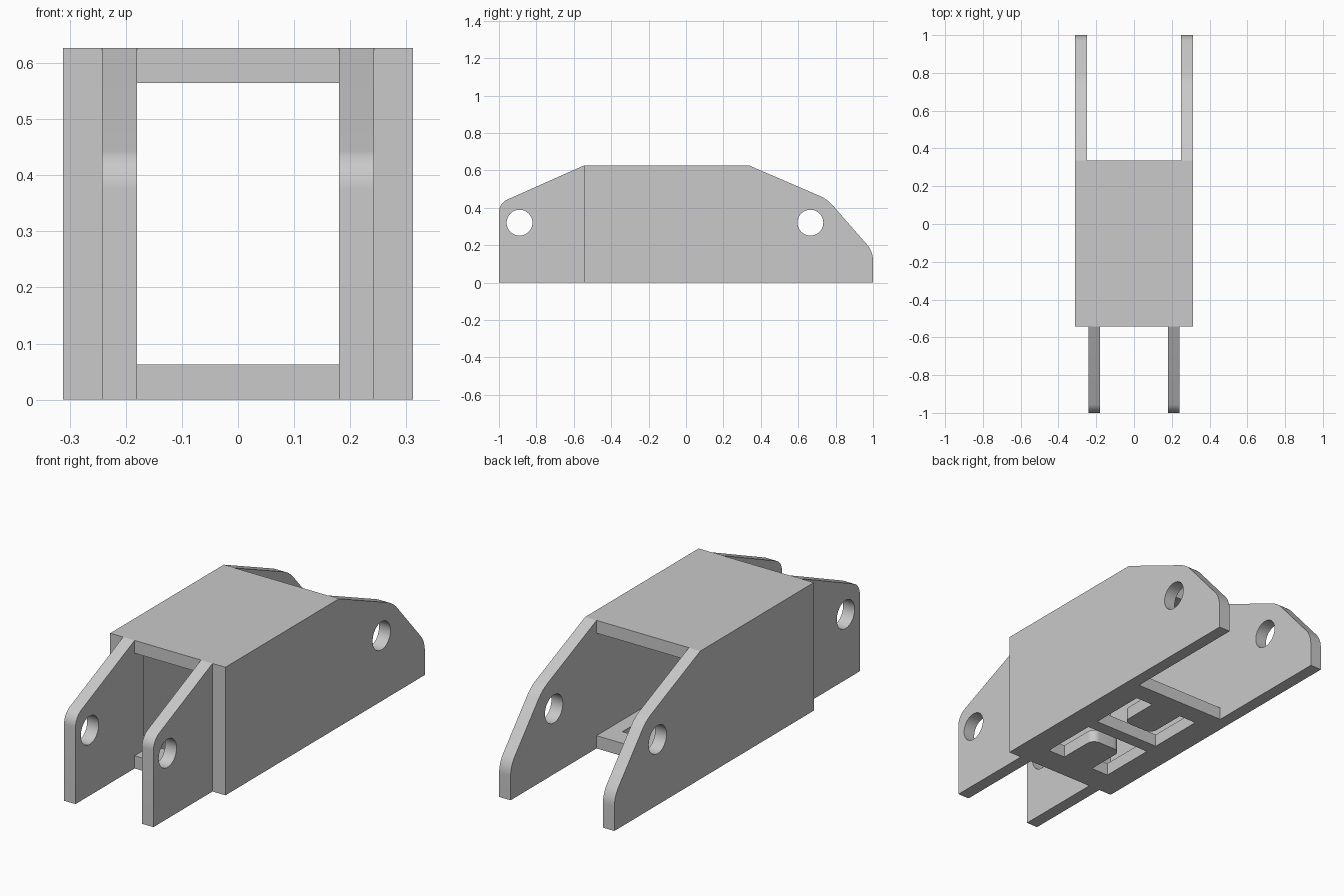
import bpy, bmesh, math
from mathutils import Matrix, Vector

old = bpy.data.objects.get("Cube")
if old:
    bpy.data.objects.remove(old, do_unlink=True)

# Single painted-metal colour
grey = bpy.data.materials.new("plain grey")
grey.use_nodes = True
grey.diffuse_color = (0.585, 0.585, 0.585, 1)
grey.node_tree.nodes["Principled BSDF"].inputs["Base Color"].default_value = grey.diffuse_color

# Shared dimensions
HALF, INNER, HEIGHT, THICK = 0.312, 0.25, 0.627, 0.0625
FRONT, BACK, LUG_IN, LUG_OUT = -0.543, 0.335, 0.18, 0.242
SIDEWAYS = Matrix(((0, 0, 1, 0), (1, 0, 0, 0), (0, 1, 0, 0), (0, 0, 0, 1)))


def rounded(corners, steps=10):
    """Outline from (a, b, radius) corners, with each radius turned into an arc."""
    pts = []
    for i, (a, b, r) in enumerate(corners):
        p = Vector((a, b))
        if not r:
            pts.append(p)
            continue
        d1 = (Vector(corners[i - 1][:2]) - p).normalized()
        d2 = (Vector(corners[(i + 1) % len(corners)][:2]) - p).normalized()
        half = math.acos(d1.dot(d2)) / 2
        centre = p + (d1 + d2).normalized() * (r / math.sin(half))
        start = p + d1 * (r / math.tan(half)) - centre
        end = p + d2 * (r / math.tan(half)) - centre
        turn = start.x * end.y - start.y * end.x
        sweep = math.copysign(math.pi - 2 * half, turn)
        first = math.atan2(start.y, start.x)
        for k in range(steps + 1):
            angle = first + sweep * k / steps
            pts.append(centre + Vector((math.cos(angle), math.sin(angle))) * r)
    return pts


def circle(a, b, r, n=48):
    return [Vector((a + r * math.cos(math.tau * k / n),
                    b + r * math.sin(math.tau * k / n))) for k in range(n)]


def plate(name, outlines, low, high, matrix=Matrix()):
    """Flat plate: the first outline is the edge, the others are holes."""
    curve = bpy.data.curves.new(name, "CURVE")
    curve.dimensions, curve.fill_mode = "2D", "BOTH"
    curve.extrude = (high - low) / 2
    for pts in outlines:
        spline = curve.splines.new("POLY")
        spline.points.add(len(pts) - 1)
        for point, p in zip(spline.points, pts):
            point.co = (p.x, p.y, 0, 1)
        spline.use_cyclic_u = True
    source = bpy.data.objects.new(name + " outline", curve)
    bpy.context.collection.objects.link(source)
    graph = bpy.context.evaluated_depsgraph_get()
    mesh = bpy.data.meshes.new_from_object(source.evaluated_get(graph))
    bpy.data.objects.remove(source, do_unlink=True)
    bm = bmesh.new()
    bm.from_mesh(mesh)
    bmesh.ops.remove_doubles(bm, verts=bm.verts, dist=1e-5)
    bmesh.ops.transform(bm, verts=bm.verts,
                        matrix=matrix @ Matrix.Translation((0, 0, (low + high) / 2)))
    bmesh.ops.recalc_face_normals(bm, faces=bm.faces)
    bm.to_mesh(mesh)
    bm.free()
    mesh.materials.clear()
    mesh.materials.append(grey)
    obj = bpy.data.objects.new(name, mesh)
    bpy.context.collection.objects.link(obj)
    bpy.ops.object.select_all(action="DESELECT")
    obj.select_set(True)
    bpy.context.view_layer.objects.active = obj
    bpy.ops.object.shade_smooth_by_angle(angle=math.radians(20))


def rectangle(a0, a1, b0, b1):
    return rounded([(a0, b0, 0), (a1, b0, 0), (a1, b1, 0), (a0, b1, 0)])


def tongue_hole(root, far, tip):
    """Rectangular window with a round-cornered tongue reaching in from root."""
    w, t = 0.18, 0.085
    return rounded([(-w, root, 0), (-w, far, 0), (w, far, 0), (w, root, 0),
                    (t, root, 0), (t, tip, 0.04), (-t, tip, 0.04), (-t, root, 0)])


# Side profiles
wall = [rounded([(FRONT, 0, 0), (1, 0, 0), (1, 0.166, 0.13), (0.755, 0.446, 0.2),
                 (BACK, HEIGHT, 0), (FRONT, HEIGHT, 0)]),
        circle(0.665, 0.32, 0.069)]
lug = [rounded([(-1, 0, 0), (FRONT, 0, 0), (FRONT, HEIGHT, 0), (-1, 0.424, 0.075)]),
       circle(-0.89, 0.32, 0.069)]
flange = [rectangle(FRONT, -0.47, THICK, HEIGHT - THICK)]

# Mirrored walls, front lugs and the flanges that join them
for side, s in (("left", 1), ("right", -1)):
    for part, shape, x0, x1 in (("side_wall", wall, INNER, HALF),
                                ("front_lug", lug, LUG_IN, LUG_OUT),
                                ("front_flange", flange, LUG_IN, INNER)):
        low, high = sorted((s * x0, s * x1))
        plate(f"{side}_{part}", shape, low, high, SIDEWAYS)

# Top cover and the bottom plate with its two tongue windows
edge = rectangle(-INNER, INNER, FRONT, BACK)
plate("top_cover", [edge], HEIGHT - THICK, HEIGHT)
plate("bottom_plate", [edge, tongue_hole(-0.41, -0.12, -0.2),
                       tongue_hole(0.235, -0.055, 0.025)], 0, THICK)
